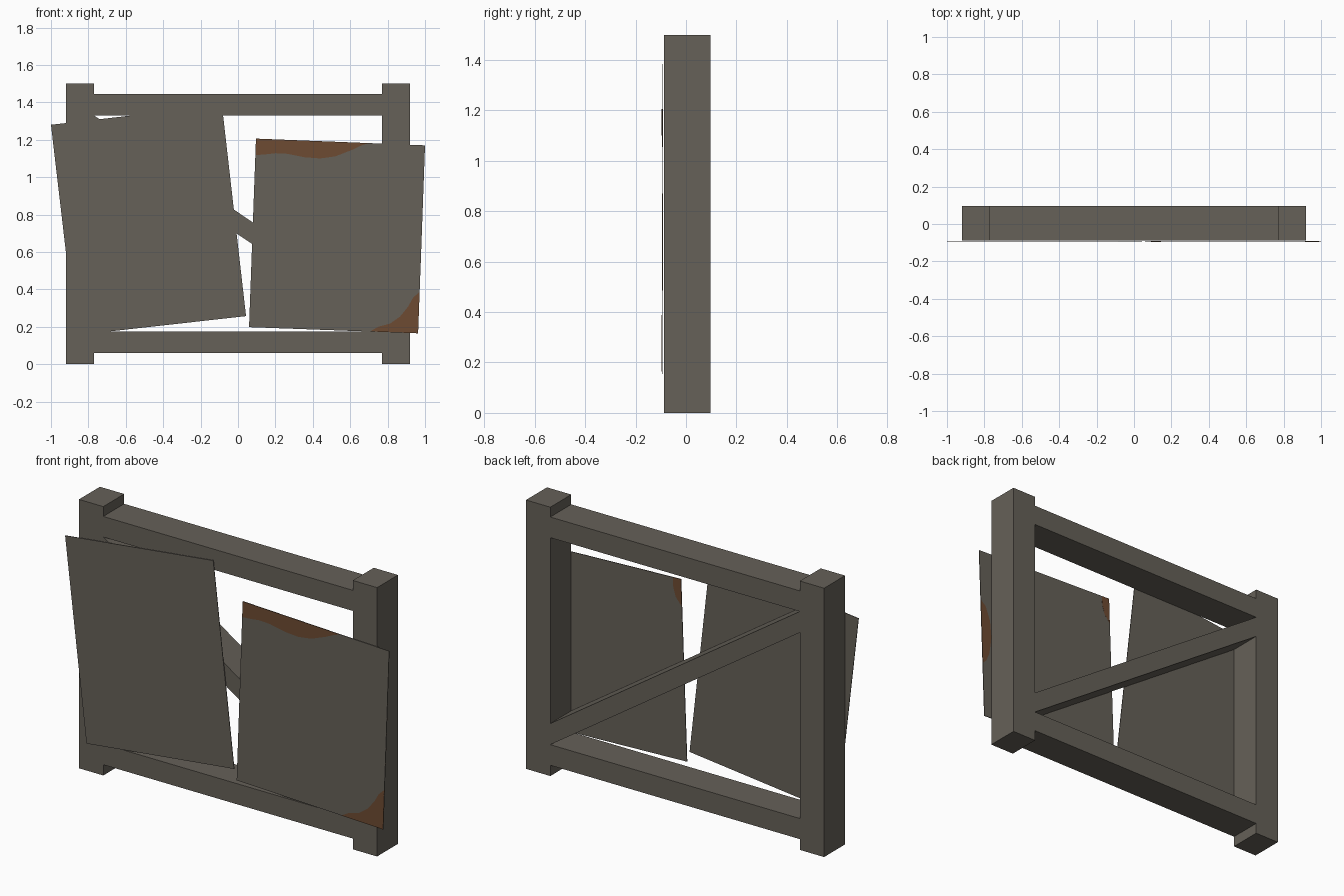
import bpy, bmesh

if "Cube" in bpy.data.objects:
    bpy.data.objects.remove(bpy.data.objects["Cube"])


def material(name, rgb):
    m = bpy.data.materials.new(name)
    m.diffuse_color = (*rgb, 1.0)
    m.use_nodes = True
    m.node_tree.nodes["Principled BSDF"].inputs["Base Color"].default_value = m.diffuse_color
    return m


GREY = material("weathered grey", (0.132, 0.119, 0.098))
RUST = material("rust brown", (0.155, 0.070, 0.032))

BACK, FRONT = 0.0965, -0.088          # frame depth
SHEET_BACK, SHEET_FRONT = -0.0925, -0.0960


def prism(name, outline, y0, y1, mat):
    """Extrude an x/z outline from y0 to y1."""
    me = bpy.data.meshes.new(name)
    bm = bmesh.new()
    face = bm.faces.new([bm.verts.new((x, y0, z)) for x, z in outline])
    ext = bmesh.ops.extrude_face_region(bm, geom=[face])
    moved = [v for v in ext["geom"] if isinstance(v, bmesh.types.BMVert)]
    bmesh.ops.translate(bm, verts=moved, vec=(0, y1 - y0, 0))
    bmesh.ops.recalc_face_normals(bm, faces=bm.faces)
    bm.to_mesh(me)
    bm.free()
    me.materials.append(mat)
    ob = bpy.data.objects.new(name, me)
    bpy.context.collection.objects.link(ob)
    return ob


def rect(x0, x1, z0, z1):
    return [(x0, z0), (x1, z0), (x1, z1), (x0, z1)]


# Upright posts
for side, s in (("left", -1), ("right", 1)):
    prism(side + "_post", rect(s * 0.77, s * 0.92, 0, 1.5), FRONT, BACK, GREY)

# Horizontal rails
for label, z0, z1 in (("bottom", 0.06, 0.175), ("top", 1.33, 1.445)):
    prism(label + "_rail", rect(-0.77, 0.77, z0, z1), FRONT, BACK, GREY)

# Diagonal brace, cut vertically where it meets the posts
prism("diagonal_brace",
      [(-0.77, 1.33), (-0.77, 1.212), (0.77, 0.175), (0.77, 0.293)],
      FRONT, BACK, GREY)

# Crooked metal sheets
prism("left_sheet",
      [(-1.0, 1.28), (-0.086, 1.385), (0.043, 0.257), (-0.868, 0.155)],
      SHEET_FRONT, SHEET_BACK, GREY)
prism("right_sheet",
      [(0.096, 1.206), (1.0, 1.17), (0.963, 0.165), (0.059, 0.198)],
      SHEET_FRONT, SHEET_BACK, GREY)

# Rust patches on the front of the right sheet
front_patches = {
    "top_rust": [(0.096, 1.206), (0.096, 1.118), (0.15, 1.122), (0.2, 1.128),
                 (0.262, 1.125), (0.358, 1.106), (0.44, 1.10), (0.52, 1.111),
                 (0.61, 1.146), (0.663, 1.171), (0.70, 1.182)],
    "corner_rust": [(0.963, 0.165), (0.706, 0.175), (0.75, 0.2),
                    (0.813, 0.217), (0.866, 0.254), (0.909, 0.307),
                    (0.936, 0.355), (0.971, 0.388)],
}
for name, pts in front_patches.items():
    prism(name, pts, SHEET_FRONT - 0.0005, SHEET_FRONT, RUST)

# Rust patches on the back of the right sheet
back_patches = {
    "back_corner_rust": [(0.096, 1.206), (0.145, 1.204), (0.143, 1.15),
                         (0.128, 1.10), (0.091, 1.055)],
    "back_edge_rust": [(0.989, 0.87), (0.955, 0.84), (0.925, 0.76),
                       (0.915, 0.66), (0.93, 0.56), (0.95, 0.51),
                       (0.975, 0.485)],
}
for name, pts in back_patches.items():
    prism(name, pts, SHEET_BACK, SHEET_BACK + 0.0005, RUST)
